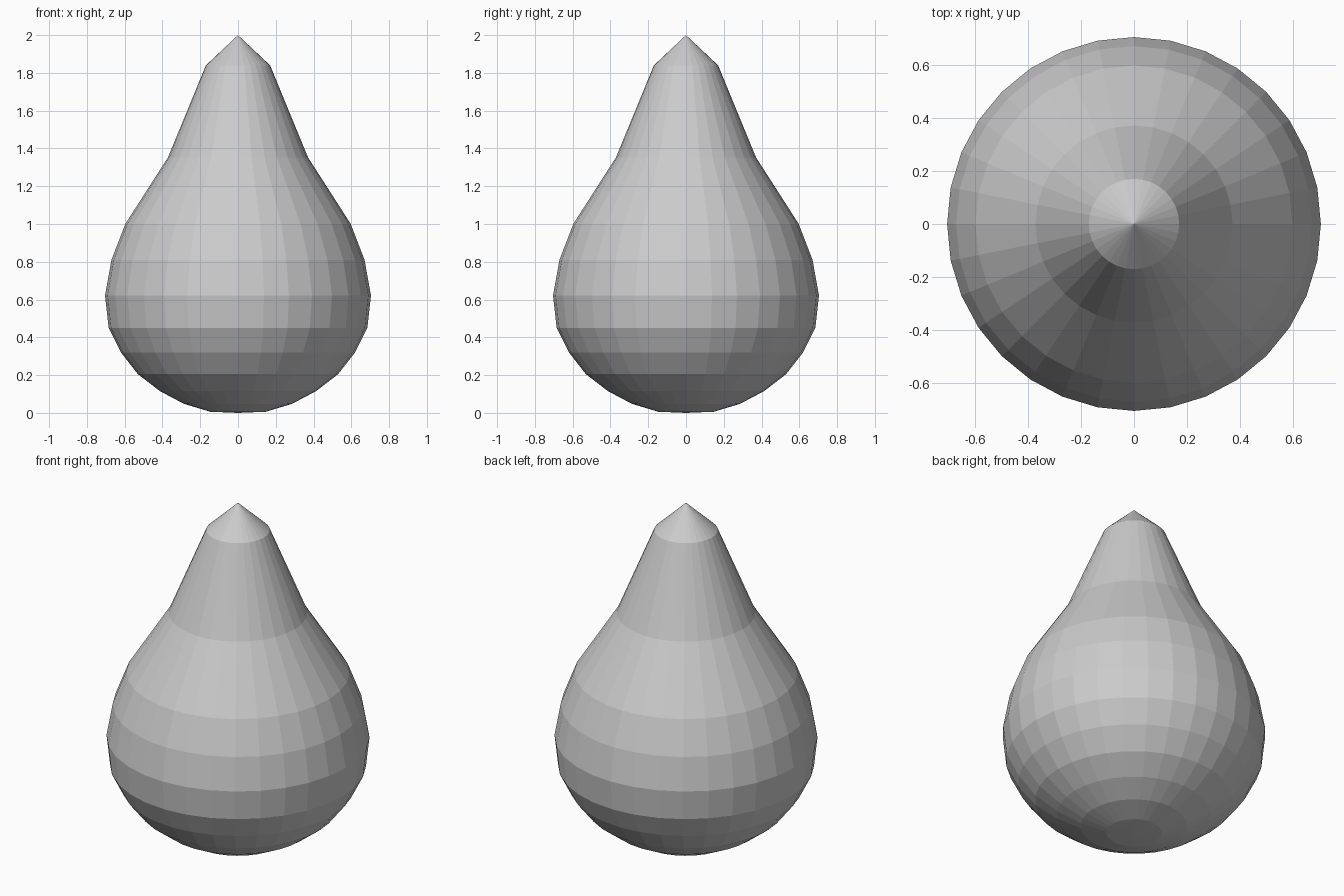
import bpy, bmesh, math

if "Cube" in bpy.data.objects:
    bpy.data.objects.remove(bpy.data.objects["Cube"])

SIDES = 32
# Pear profile (radius, height), bottom to top, between the two poles
profile = [(0.147, 0.006), (0.286, 0.048), (0.413, 0.115), (0.53, 0.205),
           (0.62, 0.32), (0.685, 0.45), (0.704, 0.622), (0.67, 0.81),
           (0.597, 1.0), (0.371, 1.352), (0.17, 1.84)]

bm = bmesh.new()
# Rings of the body
rings = [[bm.verts.new((r * math.cos(2 * math.pi * i / SIDES),
                        r * math.sin(2 * math.pi * i / SIDES), z))
          for i in range(SIDES)] for r, z in profile]
bottom = bm.verts.new((0, 0, 0))
tip = bm.verts.new((0, 0, 2))

for i in range(SIDES):
    j = (i + 1) % SIDES
    for a, b in zip(rings, rings[1:]):
        bm.faces.new((a[i], a[j], b[j], b[i]))
    # Fans closing the base and the pointed tip
    bm.faces.new((bottom, rings[0][j], rings[0][i]))
    bm.faces.new((tip, rings[-1][i], rings[-1][j]))

mesh = bpy.data.meshes.new("pear_body")
bm.to_mesh(mesh)
bm.free()
bpy.context.collection.objects.link(bpy.data.objects.new("pear_body", mesh))
